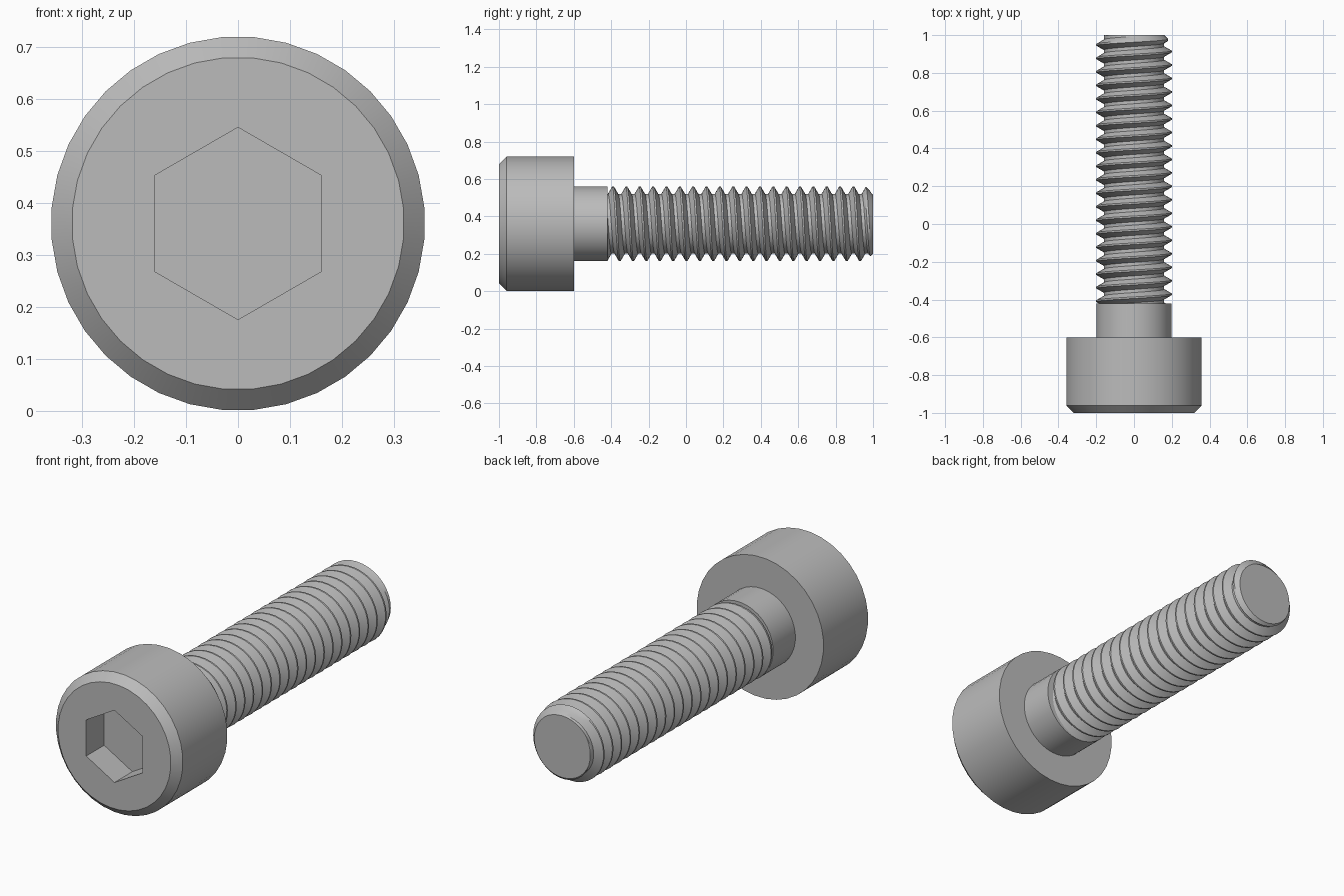
import bpy, bmesh, math
from mathutils import Vector

cube = bpy.data.objects.get("Cube")
if cube:
    bpy.data.objects.remove(cube)

AXIS_Z = 0.36
SIDES = 36
PITCH = 0.0714
CREST_R, ROOT_R = 0.2, 0.16
THREAD_START, TIP = -0.42, 1.0

steel = bpy.data.materials.new("steel grey")
steel.use_nodes = True
steel.diffuse_color = (0.5, 0.5, 0.5, 1)
steel.node_tree.nodes["Principled BSDF"].inputs["Base Color"].default_value = (0.5, 0.5, 0.5, 1)


def point(r, angle, y):
    return (r * math.sin(angle), y, AXIS_Z + r * math.cos(angle))


def ring(bm, r, y, sides=SIDES, phase=0.5):
    return [bm.verts.new(point(r, math.tau * (i + phase) / sides, y)) for i in range(sides)]


def tube(bm, a, b):
    for i in range(len(a)):
        j = (i + 1) % len(a)
        bm.faces.new((a[i], a[j], b[j], b[i]))


def loop_edges(bm, loop):
    return [bm.edges.get((loop[i - 1], loop[i])) for i in range(len(loop))]


def finish(bm, name):
    bmesh.ops.recalc_face_normals(bm, faces=bm.faces)
    mesh = bpy.data.meshes.new(name)
    bm.to_mesh(mesh)
    bm.free()
    mesh.materials.append(steel)
    obj = bpy.data.objects.new(name, mesh)
    bpy.context.collection.objects.link(obj)
    bpy.ops.object.select_all(action="DESELECT")
    obj.select_set(True)
    bpy.context.view_layer.objects.active = obj
    bpy.ops.object.shade_smooth_by_angle(angle=math.radians(25))
    return obj


# Head: chamfered cylinder with a hexagonal socket
bm = bmesh.new()
face_rim = ring(bm, 0.32, -1)
side_front = ring(bm, 0.36, -0.96)
side_back = ring(bm, 0.36, -0.6)
tube(bm, face_rim, side_front)
tube(bm, side_front, side_back)
bm.faces.new(side_back)
socket_rim = ring(bm, 0.185, -1, 6, 0)
socket_floor = ring(bm, 0.185, -0.855, 6, 0)
tube(bm, socket_rim, socket_floor)
bm.faces.new(socket_floor)
bmesh.ops.triangle_fill(bm, use_beauty=True, normal=(0, -1, 0),
                        edges=loop_edges(bm, face_rim) + loop_edges(bm, socket_rim))
finish(bm, "socket_head")

# Plain shank between head and thread
bm = bmesh.new()
near, far = ring(bm, CREST_R, -0.6), ring(bm, CREST_R, THREAD_START)
tube(bm, near, far)
bm.faces.new(far)
finish(bm, "plain_shank")

# Thread: right-handed helical profile, clamped to the tip chamfer
MID_R = (CREST_R + ROOT_R) / 2
profile = [(-0.06, CREST_R), (0.06, CREST_R), (0.22, MID_R),
           (0.38, ROOT_R), (0.62, ROOT_R), (0.78, MID_R)]
CREST_Y = -0.39
bm = bmesh.new()
rows = []
first, last = -2, 22
for step in range(first * SIDES, last * SIDES + 1):
    angle = math.tau * step / SIDES
    row = []
    for offset, r in profile + [(0.94, CREST_R)]:
        y = CREST_Y + PITCH * (step / SIDES + offset)
        r = min(r, max(0.14, ROOT_R + TIP - y))
        row.append(bm.verts.new(point(r, angle, y)))
    rows.append(row)
for a, b in zip(rows, rows[1:]):
    for k in range(len(a) - 1):
        bm.faces.new((a[k], a[k + 1], b[k + 1], b[k]))
bmesh.ops.remove_doubles(bm, verts=bm.verts, dist=0.0002)
for y, direction in ((THREAD_START, -1), (TIP, 1)):
    bmesh.ops.bisect_plane(bm, geom=bm.verts[:] + bm.edges[:] + bm.faces[:], dist=0.00001,
                           plane_co=Vector((0, y, 0)), plane_no=Vector((0, direction, 0)),
                           clear_outer=True)
rim = [e for e in bm.edges if e.is_boundary and all(v.co.y > TIP - 0.001 for v in e.verts)]
bmesh.ops.holes_fill(bm, edges=rim, sides=0)
finish(bm, "threaded_shaft")
